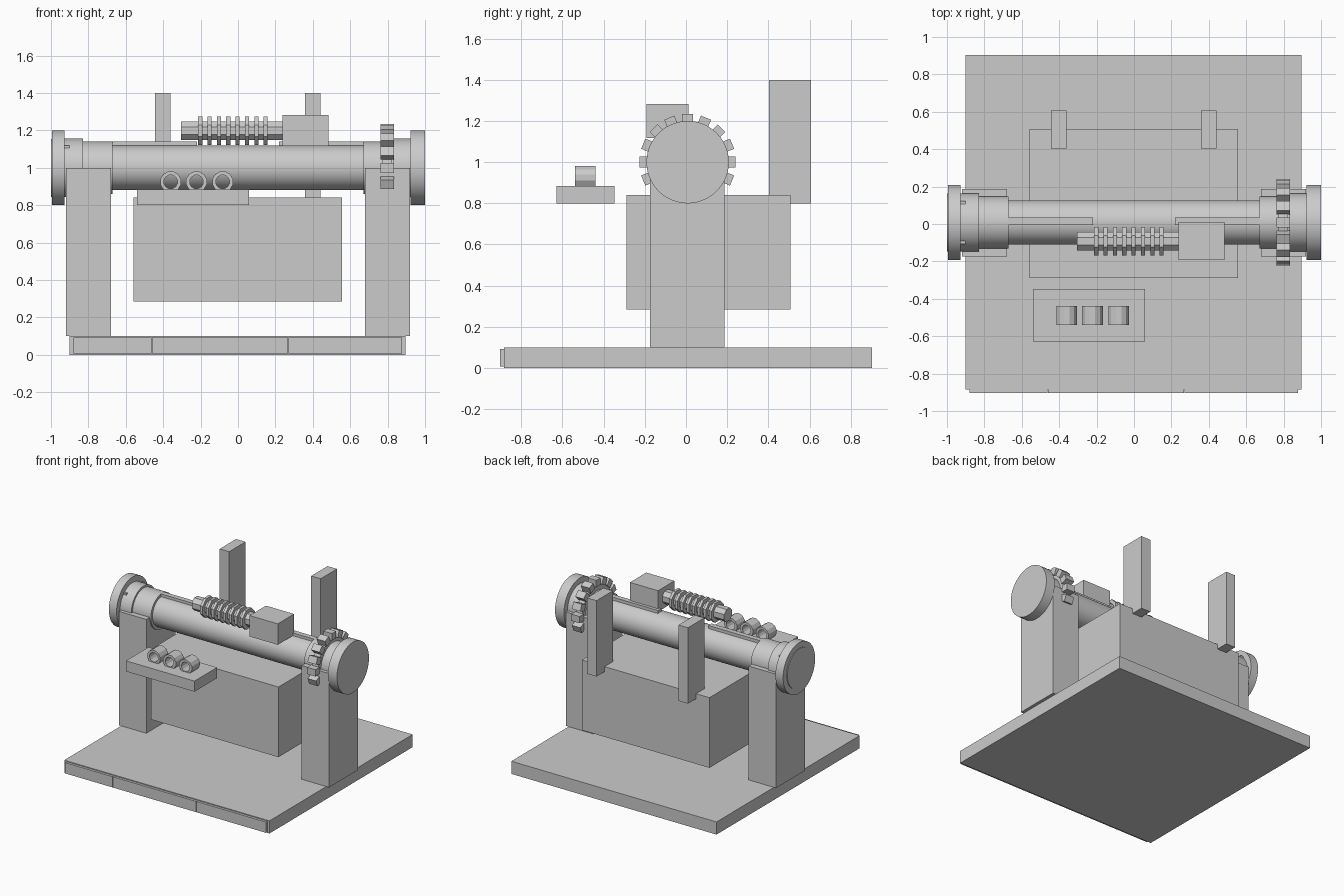
import bpy, bmesh, math
from mathutils import Matrix, Vector

if "Cube" in bpy.data.objects:
    bpy.data.objects.remove(bpy.data.objects["Cube"], do_unlink=True)

grey = bpy.data.materials.new("plain_grey")
grey.use_nodes = True
COLOUR = (0.6, 0.6, 0.6, 1)
grey.diffuse_color = COLOUR
grey.node_tree.nodes["Principled BSDF"].inputs["Base Color"].default_value = COLOUR

AXLE_Y, AXLE_Z = 0.008, 1.0


def finish(name, bm, smooth=False):
    bmesh.ops.recalc_face_normals(bm, faces=bm.faces)
    mesh = bpy.data.meshes.new(name)
    bm.to_mesh(mesh)
    bm.free()
    mesh.materials.append(grey)
    obj = bpy.data.objects.new(name, mesh)
    bpy.context.collection.objects.link(obj)
    if smooth:
        bpy.ops.object.select_all(action='DESELECT')
        obj.select_set(True)
        bpy.context.view_layer.objects.active = obj
        bpy.ops.object.shade_smooth_by_angle(angle=math.radians(30))
    return obj


def box(name, x, y, z):
    """Box from its extents along each axis."""
    bm = bmesh.new()
    centre = Vector([(a + b) / 2 for a, b in (x, y, z)])
    size = [b - a for a, b in (x, y, z)]
    bmesh.ops.create_cube(bm, size=1, matrix=Matrix.Translation(centre) @ Matrix.Diagonal((*size, 1)))
    return finish(name, bm)


def lathe(name, profile, centre, axis, sides, smooth, closed=False):
    """Turn (position, radius) points about the x or y axis."""
    bm = bmesh.new()
    rings = []
    for along, radius in profile:
        ring = []
        for i in range(sides):
            a = math.tau * (i + 0.5) / sides
            u, v = radius * math.cos(a), radius * math.sin(a)
            p = (along, u, v) if axis == 'X' else (u, along, v)
            ring.append(bm.verts.new(Vector(p) + Vector(centre)))
        rings.append(ring)
    pairs = list(zip(rings, rings[1:]))
    if closed:
        pairs.append((rings[-1], rings[0]))
    else:
        bm.faces.new(rings[0])
        bm.faces.new(rings[-1])
    for r, s in pairs:
        for i in range(sides):
            j = (i + 1) % sides
            bm.faces.new((r[i], r[j], s[j], s[i]))
    return finish(name, bm, smooth)


def axle_part(name, x0, x1, radius):
    return lathe(name, [(x0, radius), (x1, radius)], (0, AXLE_Y, AXLE_Z), 'X', 64, True)


# Base with three front trim panels
box("base", (-0.9, 0.895), (-0.885, 0.904), (0, 0.1))
cuts = (-0.88, -0.46, 0.27, 0.88)
for i, (a, b) in enumerate(zip(cuts, cuts[1:])):
    box(f"front_trim_{i + 1}", (a, b - 0.003), (-0.904, -0.885), (0.008, 0.093))

# Side supports, hanging block and rear uprights
for side, s in (("right", -1), ("left", 1)):
    box(f"{side}_support", sorted((s * 0.68, s * 0.92)), (-0.175, 0.188), (0.1, 1.0))
    box(f"{side}_upright", sorted((s * 0.4 - 0.043, s * 0.4 + 0.04)), (0.404, 0.608), (0.8, 1.4))
    box(f"{side}_drum_rail", sorted((s * 0.22, s * 0.67)), (-0.005, 0.035), (1.09, 1.14))
box("main_block", (-0.56, 0.556), (-0.289, 0.507), (0.285, 0.84))

# Drum, stepped collars and end flanges
axle_part("drum", -0.68, 0.68, 0.119)
for side, s in (("right", -1), ("left", 1)):
    axle_part(f"{side}_inner_collar", s * 0.67, s * 0.83, 0.14)
    axle_part(f"{side}_outer_collar", s * 0.83, s * 0.93, 0.156)
axle_part("left_flange", 0.922, 1.0, 0.2)
axle_part("right_flange", -0.995, -0.928, 0.2)
axle_part("right_flange_cap", -1.0, -0.99, 0.155)

# Locking pins on the right collar
for i, s in enumerate((-1, 1)):
    y = AXLE_Y + s * 0.105
    box(f"collar_pin_{i + 1}", (-0.93, -0.9), (y - 0.01, y + 0.01), (1.1, 1.12))

# Gear with block teeth
axle_part("gear_body", 0.772, 0.824, 0.185)
bm = bmesh.new()
for i in range(-5, 6):
    m = (Matrix.Translation((0.798, AXLE_Y, AXLE_Z)) @ Matrix.Rotation(i * math.tau / 16, 4, 'X')
         @ Matrix.Translation((0, 0, 0.206)) @ Matrix.Diagonal((0.074, 0.053, 0.055, 1)))
    bmesh.ops.create_cube(bm, size=1, matrix=m)
finish("gear_teeth", bm)

# Ribbed screw and its housing
screw = [(-0.305, 0.054)]
for i in range(8):
    x = -0.202 + i * 0.05
    screw += [(x - 0.011, 0.054), (x - 0.011, 0.082), (x + 0.011, 0.082), (x + 0.011, 0.054)]
screw.append((0.245, 0.054))
lathe("ribbed_screw", screw, (0, -0.092, 1.198), 'X', 8, False)
box("screw_housing", (0.237, 0.483), (-0.193, 0.011), (1.117, 1.283))

# Front shelf carrying three open tubes
box("front_shelf", (-0.54, 0.06), (-0.629, -0.347), (0.8, 0.884))
tube = [(-0.05, 0.057), (0.05, 0.057), (0.05, 0.037), (-0.05, 0.037)]
for i, x in enumerate((-0.36, -0.222, -0.082)):
    lathe(f"shelf_tube_{i + 1}", tube, (x, -0.489, 0.925), 'Y', 12, False, closed=True)
